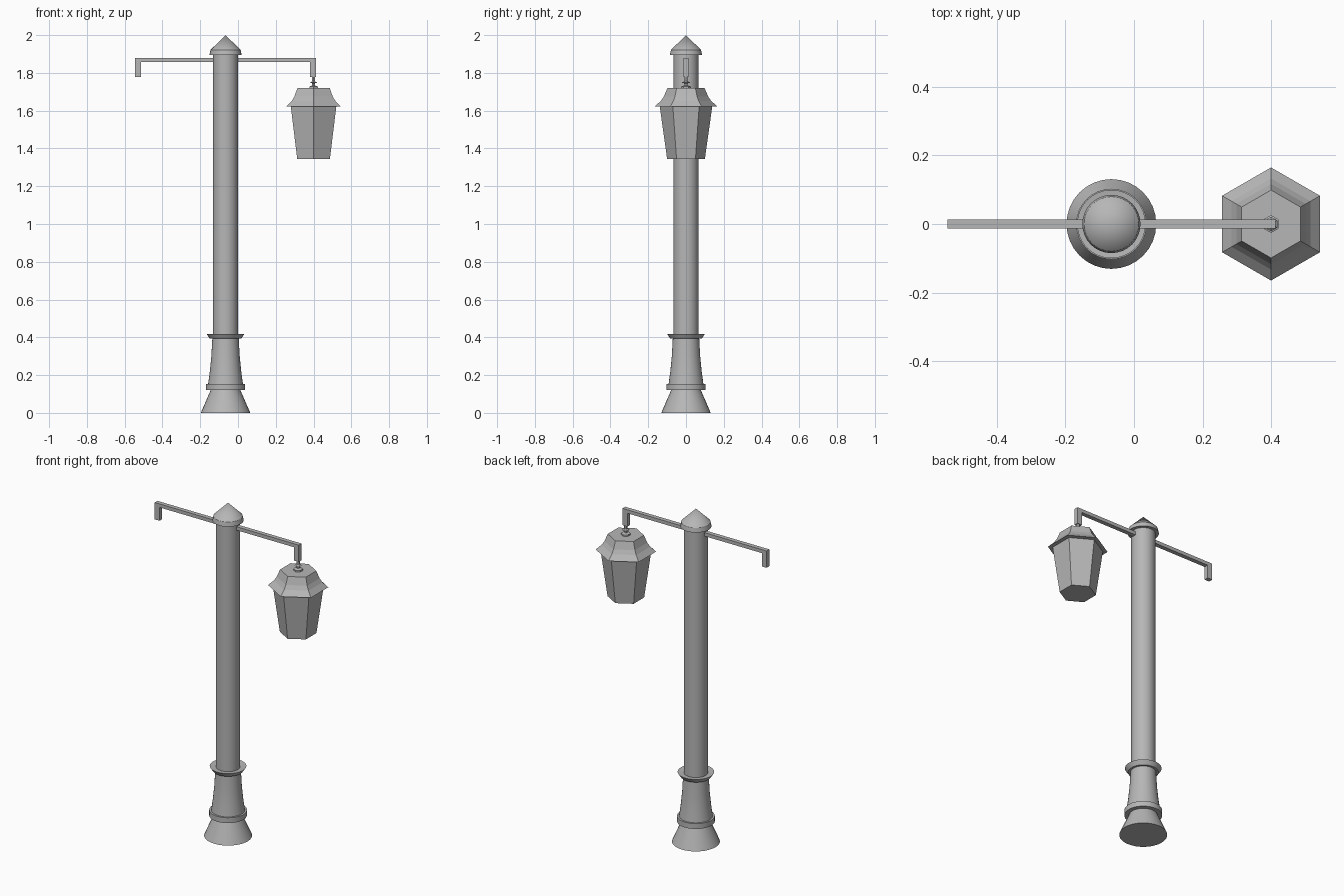
import bpy, bmesh, math

if "Cube" in bpy.data.objects:
    bpy.data.objects.remove(bpy.data.objects["Cube"])

grey = bpy.data.materials.new("grey metal")
grey.diffuse_color = (0.47, 0.47, 0.47, 1)
grey.use_nodes = True
grey.node_tree.nodes["Principled BSDF"].inputs["Base Color"].default_value = grey.diffuse_color
POLE_X, LAMP_X = -0.066, 0.4


def finish(name, bm, smooth=False):
    bmesh.ops.recalc_face_normals(bm, faces=bm.faces)
    me = bpy.data.meshes.new(name)
    bm.to_mesh(me)
    bm.free()
    me.materials.append(grey)
    ob = bpy.data.objects.new(name, me)
    bpy.context.collection.objects.link(ob)
    if smooth:
        bpy.ops.object.select_all(action='DESELECT')
        ob.select_set(True)
        bpy.context.view_layer.objects.active = ob
        bpy.ops.object.shade_smooth_by_angle(angle=math.radians(25))
    return ob


def lathe(name, profile, cx, sides, smooth=False):
    """Turn (radius, z) points around a vertical axis; vertices start on +y."""
    bm = bmesh.new()
    rings = []
    for r, z in profile:
        if r == 0:
            rings.append([bm.verts.new((cx, 0, z))] * sides)
        else:
            rings.append([bm.verts.new((cx + r * math.sin(math.tau * i / sides),
                                        r * math.cos(math.tau * i / sides), z))
                          for i in range(sides)])
    for a, b in zip(rings, rings[1:]):
        for i in range(sides):
            j = (i + 1) % sides
            bm.faces.new(dict.fromkeys((a[i], a[j], b[j], b[i])))
    for ring, (r, z) in ((rings[0], profile[0]), (rings[-1], profile[-1])):
        if r:
            bm.faces.new(ring)
    return finish(name, bm, smooth)


# Pole parts
lathe("pole_base", [(0.131, 0), (0.078, 0.122), (0.103, 0.122), (0.103, 0.154),
                    (0.092, 0.154), (0.083, 0.22), (0.075, 0.30), (0.07, 0.393),
                    (0.083, 0.393), (0.1, 0.418), (0.066, 0.414)], POLE_X, 32, True)
lathe("pole_shaft", [(0.066, 0.40), (0.066, 1.9)], POLE_X, 32, True)
lathe("pole_cap", [(0.085, 1.895), (0.08, 1.921), (0, 2.0)], POLE_X, 32, True)

# Two bracket arms with turned-down ends, one L-shaped outline each
for name, s in (("left_arm", -1), ("right_arm", 1)):
    bm = bmesh.new()
    outline = [(0.03, 1.878), (0.479, 1.878), (0.479, 1.777),
               (0.447, 1.777), (0.447, 1.857), (0.03, 1.857)]
    face = bm.faces.new([bm.verts.new((POLE_X + s * x, -0.013, z)) for x, z in outline])
    ext = bmesh.ops.extrude_face_region(bm, geom=[face], use_keep_orig=True)
    bmesh.ops.translate(bm, vec=(0, 0.026, 0),
                        verts=[g for g in ext["geom"] if isinstance(g, bmesh.types.BMVert)])
    finish(name, bm)

# Six-sided lantern
lathe("lantern_body", [(0.1, 1.345), (0.139, 1.622)], LAMP_X, 6)
lathe("lantern_roof", [(0.138, 1.623), (0.165, 1.623), (0.133, 1.652), (0.117, 1.675),
                       (0.099, 1.719)], LAMP_X, 6)
lathe("lantern_hanger", [(0.026, 1.719), (0.026, 1.728), (0.009, 1.733), (0.009, 1.745),
                         (0.021, 1.748), (0.009, 1.756), (0.009, 1.78)], LAMP_X, 6)
